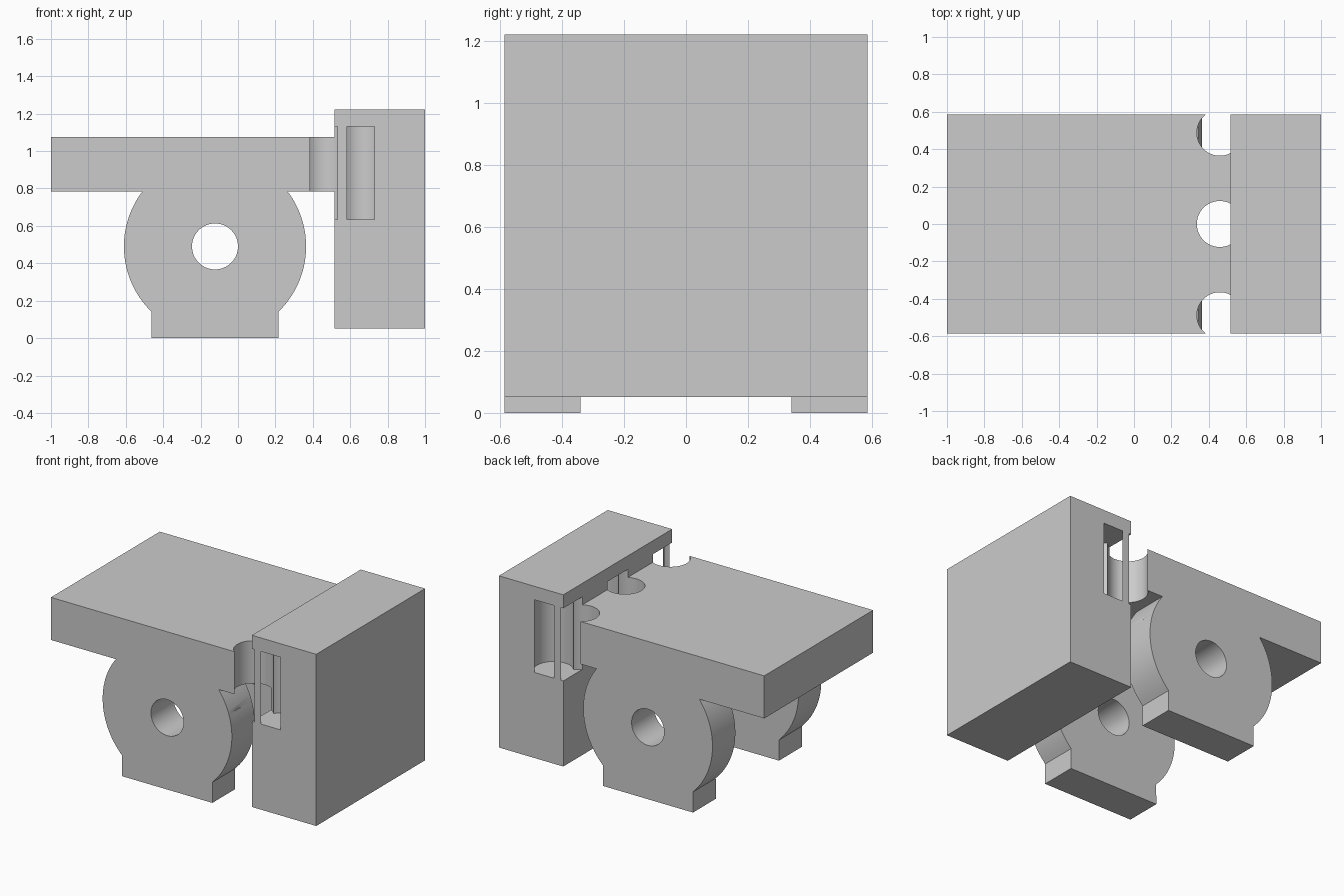
import bpy, bmesh, math
from mathutils import Matrix, Vector

cube = bpy.data.objects.get("Cube")
if cube:
    bpy.data.objects.remove(cube, do_unlink=True)

grey = bpy.data.materials.new("plain grey")
grey.use_nodes = True
colour = (0.6, 0.6, 0.6, 1)
grey.diffuse_color = colour
grey.node_tree.nodes["Principled BSDF"].inputs["Base Color"].default_value = colour

HALF_Y = 0.586          # half depth of the whole model
DECK_BOTTOM, DECK_TOP = 0.785, 1.075
JOINT_X = 0.515         # where the deck meets the end block
FOOT_X, FOOT_Z, FOOT_R = -0.123, 0.49, 0.487
BORE_R = 0.123


def finish(name, bm):
    bmesh.ops.recalc_face_normals(bm, faces=bm.faces)
    mesh = bpy.data.meshes.new(name)
    bm.to_mesh(mesh)
    bm.free()
    mesh.materials.append(grey)
    obj = bpy.data.objects.new(name, mesh)
    bpy.context.collection.objects.link(obj)
    return obj


def box(name, low, high):
    bm = bmesh.new()
    low, high = Vector(low), Vector(high)
    bmesh.ops.create_cube(bm, size=1, matrix=Matrix.Translation((low + high) / 2)
                          @ Matrix.Diagonal((*(high - low), 1)))
    return finish(name, bm)


def cylinders(name, centres, radius, depth, turn=Matrix()):
    bm = bmesh.new()
    for c in centres:
        bmesh.ops.create_cone(bm, cap_ends=True, segments=64, radius1=radius,
                              radius2=radius, depth=depth,
                              matrix=Matrix.Translation(c) @ turn)
    obj = finish(name, bm)
    obj.hide_render = True
    return obj


def foot(name, y0, y1):
    # Round cheek with a flat pedestal, cut off level with the deck underside
    base_z = 0.14
    start = math.asin((base_z - FOOT_Z) / FOOT_R)
    end = math.asin((DECK_BOTTOM - FOOT_Z) / FOOT_R)
    steps = 28
    side = [(0.34, 0), (0.34, base_z)]
    for i in range(steps + 1):
        a = start + (end - start) * i / steps
        side.append((FOOT_R * math.cos(a), FOOT_Z + FOOT_R * math.sin(a)))
    outline = side + [(-x, z) for x, z in reversed(side)]
    bm = bmesh.new()
    face = bm.faces.new([bm.verts.new((FOOT_X + x, y0, z)) for x, z in outline])
    bmesh.ops.dissolve_degenerate(bm, dist=0.002, edges=bm.edges)
    face = bm.faces[:][0]
    grown = bmesh.ops.extrude_face_region(bm, geom=[face], use_keep_orig=True)
    verts = [v for v in grown["geom"] if isinstance(v, bmesh.types.BMVert)]
    bmesh.ops.translate(bm, verts=verts, vec=(0, y1 - y0, 0))
    return finish(name, bm)


def cut(obj, cutters):
    bpy.context.view_layer.objects.active = obj
    for cutter in cutters:
        mod = obj.modifiers.new("cut", "BOOLEAN")
        mod.operation = "DIFFERENCE"
        mod.solver = "EXACT"
        mod.object = cutter
        bpy.ops.object.modifier_apply(modifier=mod.name)


# Solid parts
deck = box("deck", (-1, -HALF_Y, DECK_BOTTOM), (JOINT_X, HALF_Y, DECK_TOP))
block = box("end_block", (JOINT_X, -HALF_Y, 0.052), (1, HALF_Y, 1.222))
front_foot = foot("front_foot", -HALF_Y, -0.34)
back_foot = foot("back_foot", 0.34, HALF_Y)

# Cutters: twin rows of upright pockets and one bore through both feet
pocket_low, pocket_high = 0.635, 1.13
rows = []
for name, x in (("inner_pocket_cutter", 0.459), ("outer_pocket_cutter", 0.657)):
    centres = [(x, y, (pocket_low + pocket_high) / 2) for y in (-0.488, 0, 0.488)]
    rows.append(cylinders(name, centres, BORE_R, pocket_high - pocket_low))
bore = cylinders("bore_cutter", [(FOOT_X, 0, FOOT_Z)], BORE_R, 2,
                 Matrix.Rotation(math.pi / 2, 4, "X"))

cut(deck, rows[:1])
cut(block, rows)
for part in (front_foot, back_foot):
    cut(part, [bore, rows[0]])

for helper in rows + [bore]:
    bpy.data.objects.remove(helper, do_unlink=True)

# Smooth curved walls, keep the corners crisp
for part in (deck, block, front_foot, back_foot):
    bpy.ops.object.select_all(action="DESELECT")
    part.select_set(True)
    bpy.context.view_layer.objects.active = part
    bpy.ops.object.shade_smooth_by_angle(angle=math.radians(25))
